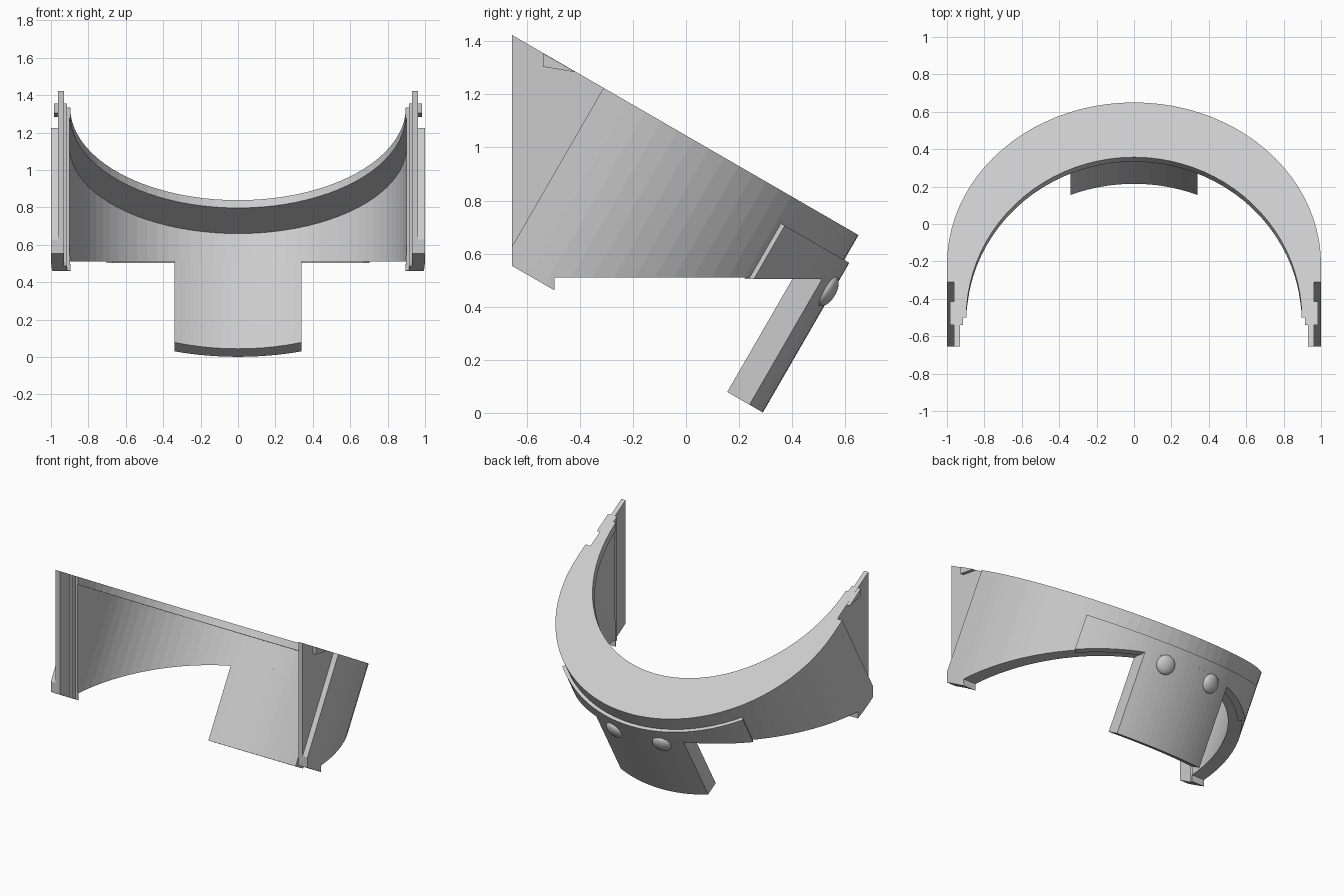
import bpy
import bmesh
from math import sin, cos, pi, radians, sqrt
from mathutils import Matrix, Vector

cube = bpy.data.objects.get("Cube")
if cube:
    bpy.data.objects.remove(cube, do_unlink=True)

# The whole band is extruded along an axis leaning 30 degrees backward
TILT = Matrix.Rotation(radians(-30), 4, 'X')
CENTRE = -0.772      # centre of the outer arc in the tilted plane
TOP = 0.905
BASE = 0.146
SEGMENTS = 44

grey = bpy.data.materials.new("light_grey")
grey.use_nodes = True
grey.diffuse_color = (0.6, 0.6, 0.6, 1)
grey.node_tree.nodes["Principled BSDF"].inputs["Base Color"].default_value = (0.6, 0.6, 0.6, 1)


def add_object(name, bm):
    bmesh.ops.recalc_face_normals(bm, faces=bm.faces)
    mesh = bpy.data.meshes.new(name)
    bm.to_mesh(mesh)
    bm.free()
    mesh.materials.append(grey)
    obj = bpy.data.objects.new(name, mesh)
    bpy.context.collection.objects.link(obj)
    return obj


def sweep(name, rails):
    """Skin a closed section; each rail is (list of plan points, height)."""
    bm = bmesh.new()
    rows = [[bm.verts.new(TILT @ Vector((x, u, w))) for x, u in pts] for pts, w in rails]
    for a, b in zip(rows, rows[1:] + rows[:1]):
        for i in range(len(a) - 1):
            bm.faces.new((a[i], a[i + 1], b[i + 1], b[i]))
    bm.faces.new([r[0] for r in rows])
    bm.faces.new([r[-1] for r in reversed(rows)])
    return add_object(name, bm)


def arc(rx, ry, centre, start=0.0, end=pi):
    steps = [start + (end - start) * i / SEGMENTS for i in range(SEGMENTS + 1)]
    return [(rx * cos(t), centre + ry * sin(t)) for t in steps]


def u_shape(rx, ry, centre):
    return [(rx, -1.9)] + arc(rx, ry, centre) + [(-rx, -1.9)]


def cut(obj, low, high, tilted=False):
    """Subtract a box given by its corners."""
    low, high = Vector(low), Vector(high)
    bm = bmesh.new()
    bmesh.ops.create_cube(bm, size=1)
    for v in bm.verts:
        v.co = (low + high) / 2 + v.co * (high - low)
        if tilted:
            v.co = TILT @ v.co
    cutter = add_object("cutter", bm)
    cutter.hide_render = True
    mod = obj.modifiers.new("cut", 'BOOLEAN')
    mod.operation = 'DIFFERENCE'
    mod.solver = 'EXACT'
    mod.object = cutter
    bpy.context.view_layer.objects.active = obj
    bpy.ops.object.modifier_apply(modifier=mod.name)
    bpy.data.objects.remove(cutter, do_unlink=True)


# Main band: outer wall, inner wall and inward top flange
outer = u_shape(1, 1, CENTRE)
inner = u_shape(0.902, 0.936, CENTRE)
lip = u_shape(0.897, 0.99, -1.1)
band = sweep("curved_band", [(outer, TOP), (outer, 0.152), (inner, 0.152),
                             (inner, 0.857), (lip, 0.857), (lip, TOP)])

# Upright front ends and level lower edge
cut(band, (-2, -4, -3), (2, -0.655, 4))
cut(band, (-2, -0.495, -2), (2, 3, 0.51))

# Stepped tongues at the front ends
cut(band, (-0.915, -3, -2), (0.915, -0.5, 3))
cut(band, (-0.93, -3, -2), (0.93, -0.54, 3))
cut(band, (0.962, -3, -2), (2, -0.881, 3), tilted=True)
cut(band, (-2, -3, -2), (-0.962, -0.881, 3), tilted=True)

# Raised plate around the back
ends = radians(46.5), radians(133.5)
plate_out = arc(1.022, 1.022, CENTRE, *ends)
plate_in = arc(0.98, 0.98, CENTRE, *ends)
plate = sweep("back_plate", [(plate_out, 0.797), (plate_out, 0.3),
                             (plate_in, 0.3), (plate_in, 0.797)])
cut(plate, (-2, -3, -2), (2, 3, 0.504))

# Hanging tab
xs = [0.34 - 0.68 * i / 16 for i in range(17)]
tab_out = [(x, CENTRE + sqrt(1.022 ** 2 - x * x)) for x in xs]
tab_in = [(x, CENTRE + 0.936 * sqrt(1 - (x / 0.902) ** 2)) for x in xs]
sweep("back_tab", [(tab_out, 0.74), (tab_out, BASE), (tab_in, BASE), (tab_in, 0.7)])

for side, label in ((1, "left"), (-1, "right")):
    # Domed rivet on the tab, facing outward along the arc
    angle = pi / 2 - side * 0.182
    spot = Vector((1.02 * cos(angle), CENTRE + 1.02 * sin(angle), 0.664))
    bm = bmesh.new()
    bmesh.ops.create_uvsphere(bm, u_segments=24, v_segments=12, radius=1)
    place = (TILT @ Matrix.Translation(spot) @ Matrix.Rotation(angle, 4, 'Z')
             @ Matrix.Rotation(pi / 2, 4, 'Y') @ Matrix.Diagonal((0.064, 0.064, 0.032, 1)))
    bmesh.ops.transform(bm, matrix=place, verts=bm.verts)
    rivet = add_object(label + "_rivet", bm)
    rivet.data.shade_smooth()

    # Small catch on the outside of the tongue
    wedge = ((-1.145, 0.904), (-1.118, 0.86), (-1.0, 0.904))
    sweep(label + "_catch", [([(side * 0.95, u), (side * 0.985, u)], w) for u, w in wedge])
